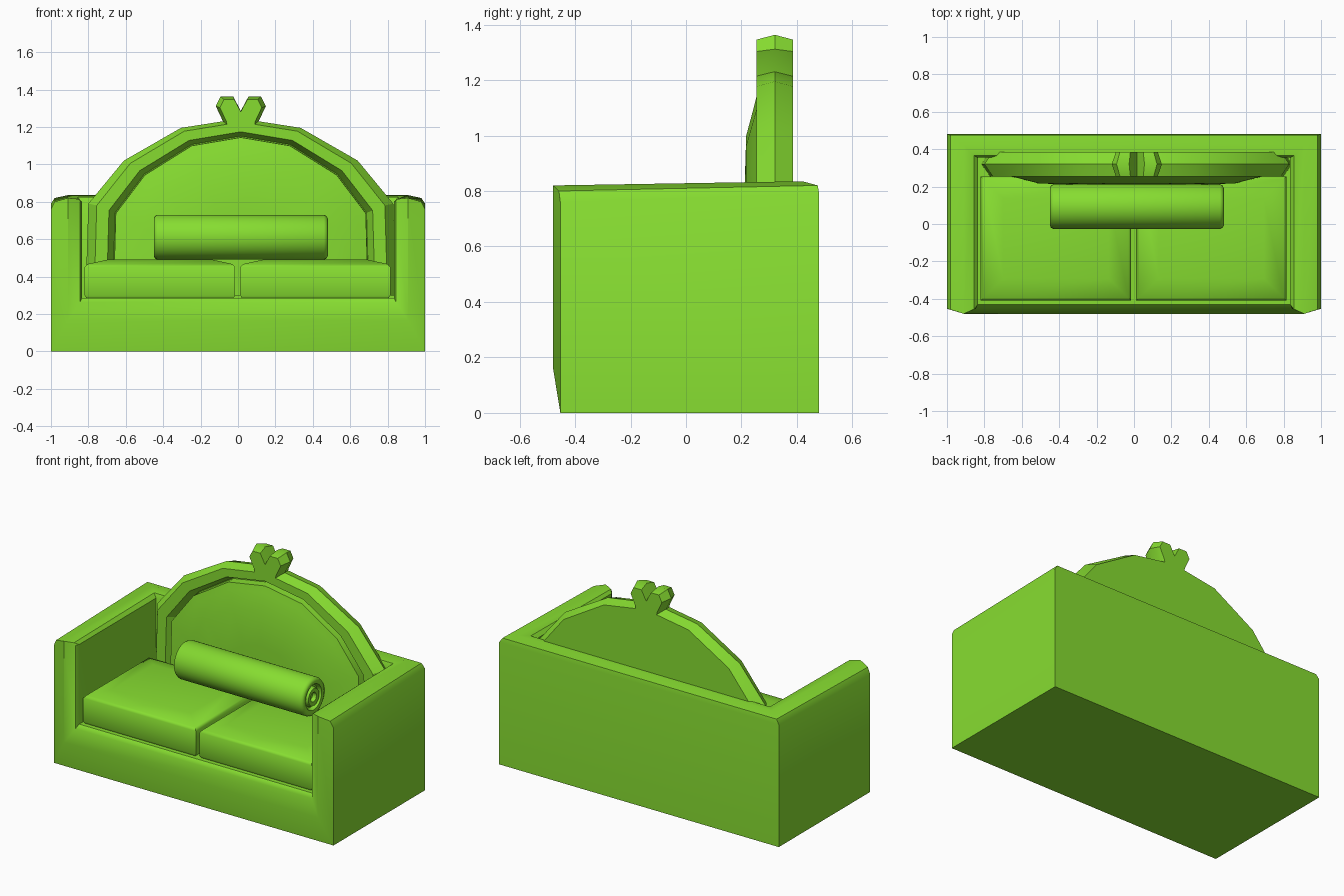
import bpy, bmesh, math

cube = bpy.data.objects.get("Cube")
if cube:
    bpy.data.objects.remove(cube, do_unlink=True)

green = bpy.data.materials.new("bright_green")
green.use_nodes = True
COLOUR = (0.24, 0.72, 0.03, 1)
green.diffuse_color = COLOUR
green.node_tree.nodes["Principled BSDF"].inputs["Base Color"].default_value = COLOUR


def skin(bm, rings, closed=True, caps=False):
    """Bridge successive rings of points with quads."""
    vs = [[bm.verts.new(p) for p in r] for r in rings]
    n = len(vs[0])
    for a, b in zip(vs, vs[1:]):
        for i in range(n if closed else n - 1):
            j = (i + 1) % n
            bm.faces.new((a[i], a[j], b[j], b[i]))
    if caps:
        bm.faces.new(vs[0])
        bm.faces.new(vs[-1])


def polygon(bm, pts):
    bm.faces.new([bm.verts.new(p) for p in pts])


def finish(name, bm, angle=30):
    bmesh.ops.remove_doubles(bm, verts=bm.verts, dist=0.0005)
    bmesh.ops.recalc_face_normals(bm, faces=bm.faces)
    mesh = bpy.data.meshes.new(name)
    bm.to_mesh(mesh)
    bm.free()
    mesh.materials.append(green)
    ob = bpy.data.objects.new(name, mesh)
    bpy.context.collection.objects.link(ob)
    bpy.ops.object.select_all(action='DESELECT')
    ob.select_set(True)
    bpy.context.view_layer.objects.active = ob
    bpy.ops.object.shade_smooth_by_angle(angle=math.radians(angle))
    return ob


# Sofa body: U-shaped front rings, then a rounded rim running round arms and back
def front_u(x, y, low, top):
    return [(-x, y, top), (-x, y, low), (x, y, low), (x, y, top)]


def rim_u(x, front, back, zf, zb):
    return [(-x, front, zf), (-x, back, zb), (x, back, zb), (x, front, zf)]


bm = bmesh.new()
body = [front_u(1, .48, 0, .79), front_u(1, -.453, 0, .76),
        front_u(.91, -.48, .165, .82), front_u(.845, -.453, .262, .80),
        front_u(.835, -.43, .285, .80), front_u(.835, .355, .285, .80)]
rim = [rim_u(1, -.453, .48, .76, .79), rim_u(.98, -.458, .475, .80, .82),
       rim_u(.91, -.48, .42, .82, .835), rim_u(.855, -.455, .365, .815, .825),
       rim_u(.835, -.43, .355, .80, .80)]
skin(bm, body, closed=False)
skin(bm, rim, closed=False)
polygon(bm, body[0])
polygon(bm, body[-1])
for side in (0, 3):
    polygon(bm, [rim[i][side] for i in (0, 1, 2)])
    polygon(bm, [rim[2][side], rim[3][side], rim[4][side], body[3][side]])
finish("sofa_body", bm)


# Seat cushions with crowned tops
def seat_cushion(name, x0, x1):
    y0, y1 = -.41, .255

    def ring(d, z):
        return [(x0 + d, y0 + d, z), (x1 - d, y0 + d, z),
                (x1 - d, y1 - d, z), (x0 + d, y1 - d, z)]
    bm = bmesh.new()
    skin(bm, [ring(.012, .28), ring(0, .30), ring(0, .45), ring(.015, .467),
              ring(.12, .49)], caps=True)
    finish(name, bm, 50)


seat_cushion("right_seat_cushion", -.82, -.015)
seat_cushion("left_seat_cushion", .012, .815)

# Arched backrest: ridged edge, groove and domed padded panel
MID = .015
HALF = [(.83, .3), (.815, .79), (.625, 1.02), (.32, 1.195)]
ARCH = HALF + [(0, 1.245)] + [(-x, z) for x, z in reversed(HALF)]


def arch(y, sx, sz):
    return [(MID + x * sx, y, .3 + (z - .3) * sz) for x, z in ARCH]


bm = bmesh.new()
skin(bm, [arch(.385, .945, .98), arch(.32, 1, 1), arch(.255, .945, .98),
          arch(.255, .865, .925), arch(.31, .825, .9)], caps=True)
finish("backrest_frame", bm)
bm = bmesh.new()
skin(bm, [arch(.32, .822, .895), arch(.255, .82, .893), arch(.245, .77, .85),
          arch(.217, .64, .74), arch(.21, .4, .5)], caps=True)
finish("backrest_panel", bm, 40)

# Two-lobed crest on top of the arch
LOBE = [(.08, 1.17), (.09, 1.225), (.13, 1.31), (.105, 1.36), (.04, 1.36)]
CREST = LOBE + [(0, 1.285)] + [(-x, z) for x, z in reversed(LOBE)]


def crest(y, s):
    return [(MID + x * s, y, 1.26 + (z - 1.26) * s) for x, z in CREST]


bm = bmesh.new()
skin(bm, [crest(.255, .86), crest(.32, 1.03), crest(.385, .86)], caps=True)
finish("crest", bm)

# Bolster roll with coiled ends, lathed about the x axis
END = [(.03, .004), (.03, .025), (.005, .03), (.003, .055), (.03, .062),
       (.03, .074), (.004, .082), (0, .1), (.006, .113), (.02, .12)]
SEGMENTS = 32
PROFILE = [(-.45 + d, r) for d, r in END] + [(.48 - d, r) for d, r in reversed(END)]
bm = bmesh.new()
skin(bm, [[(x, .093 + r * math.cos(a), .61 + r * math.sin(a))
           for a in (2 * math.pi * k / SEGMENTS for k in range(SEGMENTS))]
          for x, r in PROFILE], caps=True)
finish("bolster", bm, 40)
